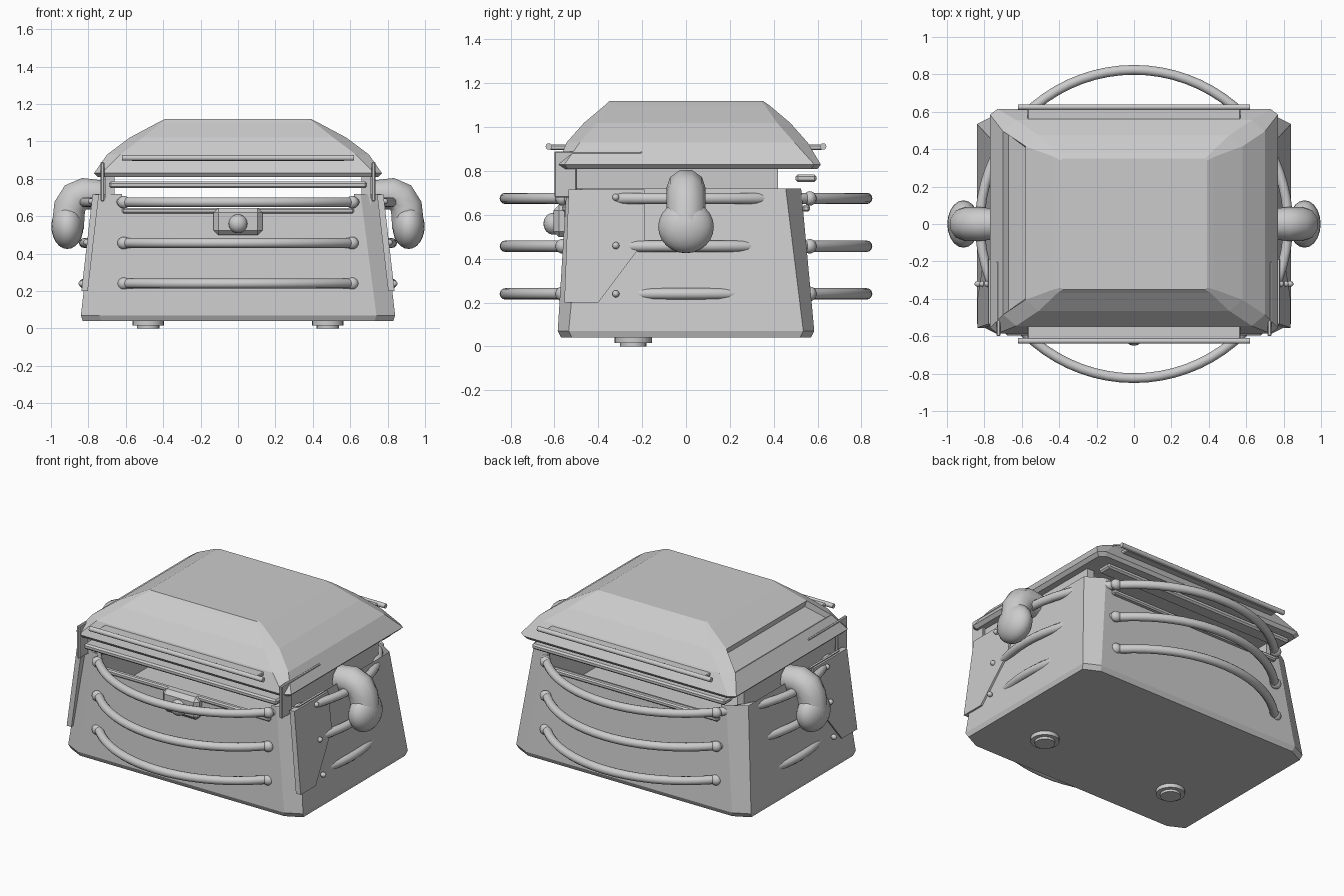
import bpy, bmesh, math
from mathutils import Vector

old = bpy.data.objects.get("Cube")
if old:
    bpy.data.objects.remove(old)

GREY = (0.6, 0.6, 0.6, 1)
grey = bpy.data.materials.new("plain grey")
grey.use_nodes = True
grey.diffuse_color = GREY
grey.node_tree.nodes["Principled BSDF"].inputs["Base Color"].default_value = GREY


def finish(ob, name, smooth=False):
    ob.name = name
    ob.data.materials.clear()
    ob.data.materials.append(grey)
    if smooth:
        bpy.ops.object.select_all(action='DESELECT')
        ob.select_set(True)
        bpy.context.view_layer.objects.active = ob
        bpy.ops.object.shade_smooth_by_angle(angle=math.radians(40))
    return ob


def from_bmesh(bm, name):
    bmesh.ops.recalc_face_normals(bm, faces=bm.faces[:])
    me = bpy.data.meshes.new(name)
    bm.to_mesh(me)
    bm.free()
    ob = bpy.data.objects.new(name, me)
    bpy.context.collection.objects.link(ob)
    return finish(ob, name)


def box(name, lo, hi, bevel=0.0):
    bm = bmesh.new()
    bmesh.ops.create_cube(bm, size=1)
    for v in bm.verts:
        v.co = [l + (c + 0.5) * (h - l) for c, l, h in zip(v.co, lo, hi)]
    if bevel:
        bmesh.ops.bevel(bm, geom=bm.edges[:], offset=bevel, segments=1, affect='EDGES')
    return from_bmesh(bm, name)


def loft(name, rings):
    """Stack chamfered rectangles: (z, half x, y min, y max, chamfer x, chamfer y)."""
    bm = bmesh.new()
    loops = []
    for z, x, y0, y1, cx, cy in rings:
        half = [(x - cx, y0), (x, y0 + cy), (x, y1 - cy), (x - cx, y1)]
        pts = half + [(-a, b) for a, b in reversed(half)]
        loops.append([bm.verts.new((a, b, z)) for a, b in pts])
    for a, b in zip(loops, loops[1:]):
        for i in range(len(a)):
            j = (i + 1) % len(a)
            bm.faces.new((a[i], a[j], b[j], b[i]))
    bm.faces.new(loops[0])
    bm.faces.new(loops[-1])
    return bm


def rod(name, a, b, r, sides=12):
    a, b = Vector(a), Vector(b)
    bpy.ops.mesh.primitive_cylinder_add(vertices=sides, radius=r, depth=(b - a).length,
                                        location=(a + b) / 2)
    ob = bpy.context.object
    ob.rotation_euler = (b - a).to_track_quat('Z', 'Y').to_euler()
    return finish(ob, name, True)


def ball(name, loc, scale):
    bpy.ops.mesh.primitive_uv_sphere_add(segments=20, ring_count=12, radius=1, location=loc)
    bpy.context.object.scale = scale
    return finish(bpy.context.object, name, True)


# Tapered open body with chamfered corners
bm = loft("body", [(0.04, 0.83, -0.57, 0.57, 0.10, 0.05),
                   (0.07, 0.84, -0.585, 0.585, 0.10, 0.05),
                   (0.72, 0.765, -0.545, 0.525, 0.11, 0.07)])
top = max(bm.faces, key=lambda f: f.calc_center_median().z)
inner = bmesh.ops.inset_region(bm, faces=[top], thickness=0.04)
bmesh.ops.translate(bm, verts=top.verts[:], vec=(0, 0, -0.4))
body = from_bmesh(bm, "body")

# Lower the front and back walls between the corners
cutter = box("wall_cutter", (-0.62, -1, 0.645), (0.62, 1, 0.9))
cutter.hide_render = True
cutter.hide_viewport = True
cut = body.modifiers.new("lower_walls", 'BOOLEAN')
cut.object = cutter
cut.solver = 'EXACT'

# Faceted domed lid with a recessed slot on the right slope
bm = loft("lid", [(0.81, 0.75, -0.57, 0.60, 0.04, 0.03),
                  (0.83, 0.77, -0.585, 0.615, 0.04, 0.03),
                  (0.93, 0.70, -0.545, 0.555, 0.07, 0.06),
                  (1.02, 0.58, -0.465, 0.475, 0.07, 0.06),
                  (1.10, 0.43, -0.37, 0.38, 0.02, 0.02),
                  (1.12, 0.39, -0.35, 0.35, 0.01, 0.01)])
bmesh.ops.recalc_face_normals(bm, faces=bm.faces[:])
bm.faces.ensure_lookup_table()
slot = min((f for f in bm.faces if 0.95 < f.calc_center_median().z < 1.0),
           key=lambda f: f.calc_center_median().x)
bmesh.ops.inset_region(bm, faces=[slot], thickness=0.02)
bmesh.ops.translate(bm, verts=slot.verts[:], vec=(0.02, 0, -0.025))
from_bmesh(bm, "lid")

# Three hoops around the body
for i, z in enumerate((0.24, 0.457, 0.675)):
    bpy.ops.mesh.primitive_torus_add(major_radius=0.824, minor_radius=0.026, location=(0, 0, z),
                                     major_segments=72, minor_segments=12)
    finish(bpy.context.object, f"hoop_{i + 1}", True)
    for sx in (-1, 1):
        for sy in (-1, 1):
            ball(f"hoop_socket_{i + 1}", (sx * 0.61, sy * 0.565, z), (0.035, 0.03, 0.033))

# Rails and trim on front and back
for side, s in (("front", -1), ("back", 1)):
    y = s * 0.61
    rod(f"{side}_lid_rod", (-0.62, y + s * 0.015, 0.912), (0.62, y + s * 0.015, 0.912), 0.015)
    ys = sorted((s * 0.53, s * 0.62))
    box(f"{side}_lid_ledge", (-0.57, ys[0], 0.895), (0.57, ys[1], 0.92), 0.005)
    ys = sorted((s * 0.50, s * 0.595))
    box(f"{side}_upper_rail", (-0.69, ys[0], 0.75), (0.69, ys[1], 0.785), 0.01)
    ys = sorted((s * 0.53, s * 0.565))
    box(f"{side}_rim_trim", (-0.62, ys[0], 0.615), (0.62, ys[1], 0.645), 0.008)

# Clasp plate and knob
box("clasp_plate", (-0.13, -0.605, 0.50), (0.13, -0.53, 0.645), 0.025)
ball("clasp_knob", (0, -0.605, 0.56), (0.05, 0.045, 0.05))

for s, side in ((1, "left"), (-1, "right")):
    # Side rail carrying the lid
    xs = sorted((s * 0.66, s * 0.71))
    box(f"{side}_lid_support", (xs[0], -0.52, 0.66), (xs[1], 0.42, 0.82))
    # Corner bracket beside the lid
    xs = sorted((s * 0.715, s * 0.735))
    box(f"{side}_bracket", (xs[0], -0.60, 0.82), (xs[1], -0.20, 0.89), 0.005)
    box(f"{side}_bracket_post", (xs[0], -0.60, 0.68), (xs[1], -0.50, 0.89), 0.005)
    # Side plate leaning with the wall
    bm = bmesh.new()
    rim = [(-0.555, 0.2), (-0.535, 0.715), (-0.19, 0.715), (-0.19, 0.48), (-0.4, 0.2)]
    loops = [[bm.verts.new((s * (0.846 - 0.115 * z + t), y, z)) for y, z in rim]
             for t in (-0.02, 0.014)]
    bm.faces.new(loops[0])
    bm.faces.new(loops[1])
    for i in range(len(rim)):
        j = (i + 1) % len(rim)
        bm.faces.new((loops[0][i], loops[0][j], loops[1][j], loops[1][i]))
    from_bmesh(bm, f"{side}_side_plate")
    for z in (0.24, 0.46, 0.68):
        x = 0.85 - 0.115 * z
        ball(f"{side}_rivet", (s * (x + 0.012), -0.32, z), (0.018, 0.016, 0.016))
    # Hooked handle swept along a bent path
    curve = bpy.data.curves.new(f"{side}_handle", 'CURVE')
    curve.dimensions = '3D'
    curve.bevel_depth = 0.09
    curve.bevel_resolution = 3
    curve.use_fill_caps = True
    path = [(0.73, 0.715, 0.9), (0.82, 0.72, 1), (0.87, 0.70, 1), (0.90, 0.65, 1), (0.91, 0.54, 1)]
    spline = curve.splines.new('POLY')
    spline.points.add(len(path) - 1)
    for p, (x, z, r) in zip(spline.points, path):
        p.co = (s * x, 0, z, 1)
        p.radius = r
    handle = bpy.data.objects.new(f"{side}_handle", curve)
    bpy.context.collection.objects.link(handle)
    finish(handle, f"{side}_handle")
    ball(f"{side}_handle_end", (s * 0.912, 0, 0.545), (0.086, 0.127, 0.12))
    # Round foot
    rod(f"{side}_foot", (s * 0.48, -0.24, 0), (s * 0.48, -0.24, 0.02), 0.06, 20)
    rod(f"{side}_foot_flange", (s * 0.48, -0.24, 0.015), (s * 0.48, -0.24, 0.05), 0.085, 20)
